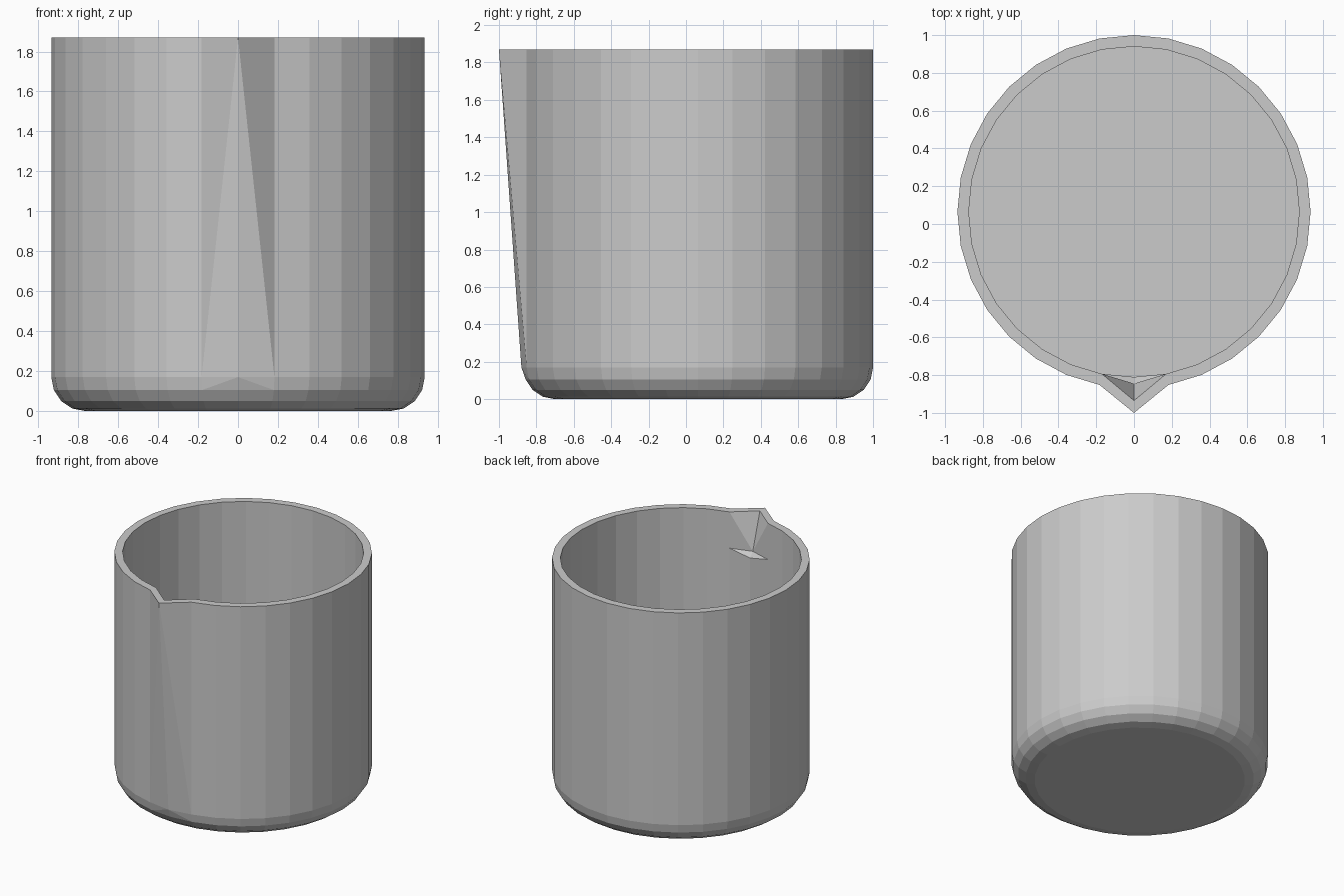
import bpy, bmesh
from math import sin, cos, pi, radians

if "Cube" in bpy.data.objects:
    bpy.data.objects.remove(bpy.data.objects["Cube"])

SIDES, CY, TOP = 32, 0.065, 1.87
R_OUT, R_IN, FILLET = 0.935, 0.875, 0.17
FRONT = SIDES * 3 // 4          # index of the vertex that forms the lip

bm = bmesh.new()


def ring(r, z, lip_y=None):
    vs = [bm.verts.new((r * cos(2 * pi * i / SIDES), CY + r * sin(2 * pi * i / SIDES), z))
          for i in range(SIDES)]
    if lip_y is not None:
        vs[FRONT].co.y = lip_y
    return vs


def bridge(a, b):
    for i in range(SIDES):
        j = (i + 1) % SIDES
        if i == FRONT or j == FRONT:
            # Split beside the lip so its upper vertex fans to the lower neighbours
            if i == FRONT:
                tris = ((a[i], a[j], b[i]), (a[j], b[j], b[i]))
            else:
                tris = ((a[i], a[j], b[j]), (a[i], b[j], b[i]))
            for t in tris:
                bm.faces.new(t)
        else:
            bm.faces.new((a[i], a[j], b[j], b[i]))


# Rounded base, then outer wall with the pulled lip, rim, pouring notch, inner wall
rings = []
for k in range(5):
    a = radians(90 - 22.5 * k)
    rings.append(ring(R_OUT - FILLET + FILLET * cos(a), FILLET * (1 - sin(a)),
                      -0.88 if k == 4 else None))
rings += [
    ring(R_OUT, TOP, -1.0),
    ring(R_IN, TOP, -0.935),
    ring(R_IN, 1.58, -0.845),
    ring(R_IN, 1.54),
    ring(R_IN, 0.14),
]
for lo, hi in zip(rings, rings[1:]):
    bridge(lo, hi)

# Underside and inner floor
bm.faces.new(rings[0][::-1])
bm.faces.new(rings[-1])
bmesh.ops.recalc_face_normals(bm, faces=bm.faces)

mesh = bpy.data.meshes.new("beaker_cup")
bm.to_mesh(mesh)
bm.free()
cup = bpy.data.objects.new("beaker_cup", mesh)
bpy.context.collection.objects.link(cup)
